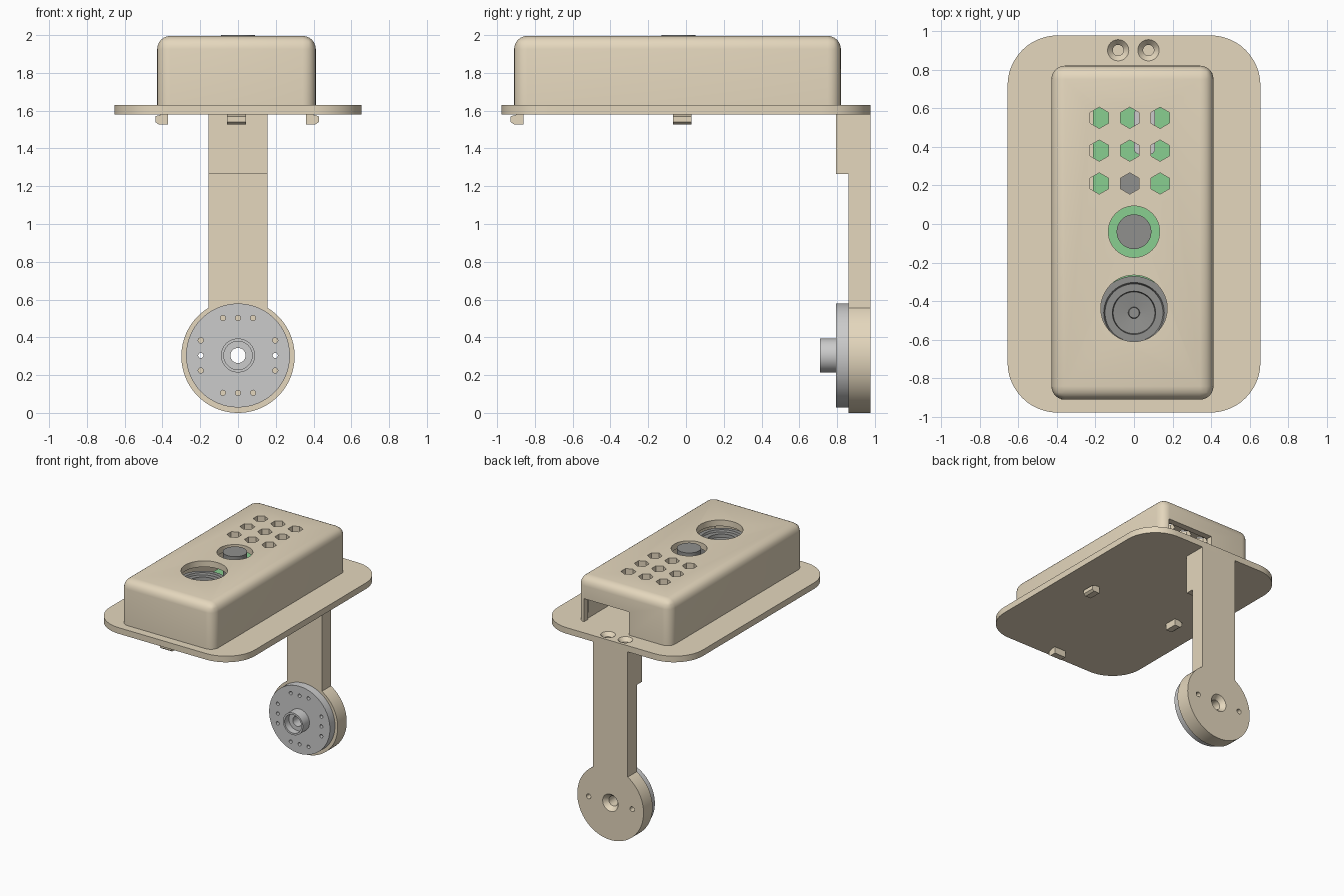
import bpy, bmesh, math
from mathutils import Vector, Matrix

if "Cube" in bpy.data.objects:
    bpy.data.objects.remove(bpy.data.objects["Cube"])


def material(name, rgb):
    m = bpy.data.materials.new(name)
    m.diffuse_color = (*rgb, 1)
    m.use_nodes = True
    m.node_tree.nodes["Principled BSDF"].inputs["Base Color"].default_value = m.diffuse_color
    return m


TAN = material("tan_plastic", (0.78, 0.68, 0.51))
GREEN = material("green_board", (0.25, 0.62, 0.28))
DARK = material("dark_plastic", (0.28, 0.28, 0.27))
STEEL = material("grey_horn", (0.58, 0.58, 0.58))
SILVER = material("silver", (0.72, 0.72, 0.72))


def lathe(bm, profile, loc=(0, 0, 0), axis='Z', closed=False, n=48):
    """Revolve (radius, height) pairs; axis 'Y' sends height towards -y."""
    mat = Matrix.Translation(loc)
    if axis == 'Y':
        mat = mat @ Matrix.Rotation(math.pi / 2, 4, 'X')
    rings = [[bm.verts.new(mat @ Vector((r * math.cos(2 * math.pi * i / n),
                                         r * math.sin(2 * math.pi * i / n), h)))
              for i in range(n)] for r, h in profile]
    pairs = list(zip(rings, rings[1:]))
    if closed:
        pairs.append((rings[-1], rings[0]))
    else:
        bm.faces.new(rings[0])
        bm.faces.new(rings[-1])
    for a, b in pairs:
        for i in range(n):
            j = (i + 1) % n
            bm.faces.new((a[i], a[j], b[j], b[i]))


def prism(bm, pts, vec):
    """Extrude a flat outline along vec."""
    a = [bm.verts.new(p) for p in pts]
    b = [bm.verts.new(Vector(p) + Vector(vec)) for p in pts]
    bm.faces.new(a)
    bm.faces.new(b)
    for i in range(len(a)):
        j = (i + 1) % len(a)
        bm.faces.new((a[i], a[j], b[j], b[i]))


def box(bm, x, y, z):
    prism(bm, [(x[0], y[0], z[0]), (x[1], y[0], z[0]), (x[1], y[1], z[0]), (x[0], y[1], z[0])],
          (0, 0, z[1] - z[0]))


def round_edges(bm, radius, segments, top):
    """Round the upright edges, and the top rim too if asked."""
    zmax = max(v.co.z for v in bm.verts)
    es = []
    for e in bm.edges:
        z0, z1 = (v.co.z for v in e.verts)
        if abs(z0 - z1) > 1e-4 or (top and z0 > zmax - 1e-4):
            es.append(e)
    bmesh.ops.bevel(bm, geom=es, offset=radius, segments=segments, profile=0.5, affect='EDGES')


def make(name, bm, mat=None):
    bmesh.ops.recalc_face_normals(bm, faces=bm.faces[:])
    me = bpy.data.meshes.new(name)
    bm.to_mesh(me)
    bm.free()
    ob = bpy.data.objects.new(name, me)
    bpy.context.collection.objects.link(ob)
    if mat:
        me.materials.append(mat)
    return ob


def boolean(ob, bm, op='DIFFERENCE'):
    tool = make("cutter", bm)
    tool.hide_render = True
    m = ob.modifiers.new("bool", 'BOOLEAN')
    m.operation, m.object, m.solver = op, tool, 'EXACT'
    bpy.context.view_layer.objects.active = ob
    bpy.ops.object.modifier_apply(modifier=m.name)
    bpy.data.objects.remove(tool)


SCREWS = [(-0.082, 0.9), (0.075, 0.9)]

# base plate with countersunk screw holes
bm = bmesh.new()
box(bm, (-0.655, 0.655), (-0.977, 0.977), (1.58, 1.63))
round_edges(bm, 0.26, 12, False)
plate = make("base_plate", bm, TAN)
bm = bmesh.new()
for x, y in SCREWS:
    lathe(bm, [(0.028, 1.5), (0.028, 1.6), (0.055, 1.63), (0.055, 1.7)], (x, y, 0), n=32)
boolean(plate, bm)

# snap clips under the plate: two at the sides, one at the front
hook = [(-0.035, 1.58), (-0.035, 1.527), (0.015, 1.527), (0.033, 1.54), (0.033, 1.57), (0.0, 1.58)]
for name, centre, ang in (("clip_right", (0.395, -0.02), 0), ("clip_left", (-0.405, -0.02), 180),
                          ("clip_front", (-0.007, -0.895), -90)):
    bm = bmesh.new()
    prism(bm, [(u, -0.05, z) for u, z in hook], (0, 0.1, 0))
    bm.transform(Matrix.Translation((*centre, 0)) @ Matrix.Rotation(math.radians(ang), 4, 'Z'))
    make(name, bm, TAN)

# hollow housing
bm = bmesh.new()
box(bm, (-0.428, 0.412), (-0.91, 0.82), (1.63, 1.996))
round_edges(bm, 0.07, 6, True)
housing = make("housing", bm, TAN)
bm = bmesh.new()
box(bm, (-0.378, 0.362), (-0.86, 0.77), (1.5, 1.946))
round_edges(bm, 0.025, 3, True)
boolean(housing, bm)

# housing openings: hex vents, button hole, speaker hole, rear cable slot
bm = bmesh.new()
for x in (-0.18, -0.022, 0.135):
    for y in (0.21, 0.38, 0.55):
        prism(bm, [(x + 0.055 * math.sin(k * math.pi / 3), y + 0.055 * math.cos(k * math.pi / 3), 1.9)
                   for k in range(6)], (0, 0, 0.2))
lathe(bm, [(0.133, 1.9), (0.133, 2.1)], (0, -0.04, 0))
lathe(bm, [(0.172, 1.9), (0.172, 2.1)], (0, -0.437, 0))
box(bm, (-0.06, 0.35), (0.7, 0.9), (1.6, 1.82))
boolean(housing, bm)

# circuit board and parts on it
bm = bmesh.new()
box(bm, (-0.212, 0.25), (-0.75, 0.65), (1.74, 1.77))
make("circuit_board", bm, GREEN)
bm = bmesh.new()
box(bm, (-0.09, 0.05), (0.14, 0.28), (1.77, 1.81))
make("chip", bm, DARK)
bm = bmesh.new()
box(bm, (0.0, 0.11), (0.36, 0.6), (1.77, 1.81))
round_edges(bm, 0.03, 4, False)
make("metal_can", bm, SILVER)

# push button
bm = bmesh.new()
lathe(bm, [(0.09, 1.77), (0.09, 2.0)], (0, -0.04, 0))
make("button", bm, DARK)

# speaker with stepped cone
bm = bmesh.new()
lathe(bm, [(0.19, 1.77), (0.19, 1.915), (0.157, 1.915), (0.15, 1.9), (0.112, 1.9),
           (0.108, 1.875), (0.03, 1.865), (0.027, 1.885)], (0, -0.46, 0))
make("speaker", bm, DARK)

# arm: straight bar running into a round end, plus thick upper block
R, W, ZC = 0.3, 0.157, 0.3
phi = math.asin(W / R)
pts = [(-W, 0.86, 1.58), (W, 0.86, 1.58)]
for i in range(65):
    a = phi + (2 * math.pi - 2 * phi) * i / 64
    pts.append((R * math.sin(a), 0.86, ZC + R * math.cos(a)))
bm = bmesh.new()
prism(bm, pts, (0, 0.117, 0))
arm = make("arm", bm, TAN)
bm = bmesh.new()
box(bm, (-W, W), (0.795, 0.92), (1.265, 1.58))
boolean(arm, bm, 'UNION')
bm = bmesh.new()
for x, y in SCREWS:
    lathe(bm, [(0.028, 1.35), (0.028, 1.7)], (x, y, 0), n=32)
lathe(bm, [(0.07, -1.1), (0.07, -0.977), (0.04, -0.94), (0.04, -0.8)], (0, 0, 0.304), 'Y')
for s in (-1, 1):
    lathe(bm, [(0.02, -1.1), (0.02, -0.8)], (s * 0.197, 0, 0.304), 'Y', n=24)
boolean(arm, bm)

# servo horn: flat disc with bored hub and small mounting holes
bm = bmesh.new()
lathe(bm, [(0.04, -0.86), (0.275, -0.86), (0.275, -0.795), (0.09, -0.795), (0.09, -0.71),
           (0.075, -0.71), (0.075, -0.765), (0.04, -0.765)], (0, 0, 0.304), 'Y', True, 64)
horn = make("servo_horn", bm, STEEL)
bm = bmesh.new()
for k in (-1, 0, 1):
    for s in (-1, 1):
        for x, z in ((k * 0.08, s * 0.198), (s * 0.197, k * 0.08)):
            lathe(bm, [(0.014, -0.9), (0.014, -0.7)], (x, 0, 0.304 + z), 'Y', n=16)
boolean(horn, bm)

# smooth curved faces, keep sharp edges
for ob in bpy.context.scene.objects:
    ob.select_set(True)
bpy.context.view_layer.objects.active = plate
bpy.ops.object.shade_smooth_by_angle(angle=math.radians(30))
